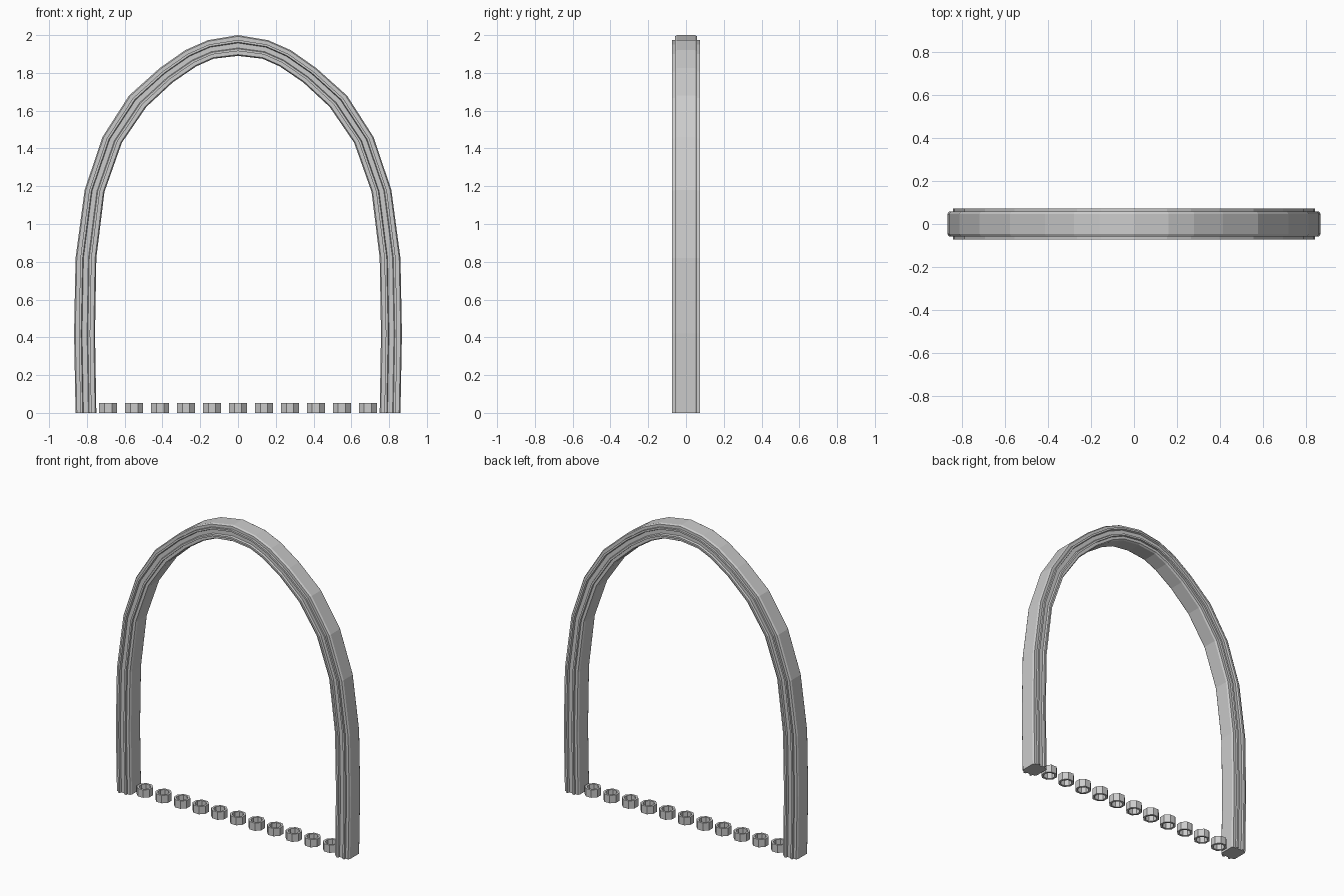
import bpy, bmesh, math

if "Cube" in bpy.data.objects:
    bpy.data.objects.remove(bpy.data.objects["Cube"])

# Half outline of the arch, foot to apex: (outer x, outer z, inner x, inner z)
HALF = [(0.86, 0, 0.75, 0), (0.868, 0.42, 0.757, 0.42), (0.86, 0.82, 0.75, 0.82),
        (0.812, 1.18, 0.707, 1.17), (0.718, 1.46, 0.615, 1.43),
        (0.577, 1.68, 0.485, 1.62), (0.415, 1.825, 0.345, 1.75),
        (0.28, 1.92, 0.22, 1.835), (0.16, 1.973, 0.13, 1.875), (0, 2.0, 0, 1.89)]
path = HALF + [(-a, b, -c, d) for a, b, c, d in reversed(HALF[:-1])]

# Moulding section: fraction from inner to outer edge, half depth
SIDE = [(0, 0.047), (0.06, 0.058), (0.23, 0.058), (0.23, 0.073), (0.34, 0.073), (0.38, 0.06),
        (0.62, 0.06), (0.66, 0.073), (0.77, 0.073), (0.77, 0.058), (0.94, 0.058), (1, 0.047)]
section = SIDE + [(t, -y) for t, y in reversed(SIDE)]


def finish(bm, name, location=(0, 0, 0)):
    bmesh.ops.recalc_face_normals(bm, faces=bm.faces)
    mesh = bpy.data.meshes.new(name)
    bm.to_mesh(mesh)
    bm.free()
    obj = bpy.data.objects.new(name, mesh)
    obj.location = location
    bpy.context.collection.objects.link(obj)
    return obj


def loft(bm, loops, closed=False):
    """Join successive closed loops of vertices with quads."""
    pairs = list(zip(loops, loops[1:] + loops[:1])) if closed else list(zip(loops, loops[1:]))
    for a, b in pairs:
        n = len(a)
        for i in range(n):
            j = (i + 1) % n
            bm.faces.new((a[i], a[j], b[j], b[i]))


# Moulded arch frame with capped feet
bm = bmesh.new()
loops = [[bm.verts.new((ix + (ox - ix) * t, y, iz + (oz - iz) * t)) for t, y in section]
         for ox, oz, ix, iz in path]
loft(bm, loops)
bm.faces.new(loops[0])
bm.faces.new(loops[-1])
finish(bm, "arch_frame")

# Row of small hollow octagonal sockets along the floor
SIDES, COUNT, SPACING = 8, 11, 0.1375
for k in range(COUNT):
    bm = bmesh.new()
    rings = []
    for r, z in [(0.051, 0), (0.051, 0.052), (0.036, 0.052), (0.036, 0)]:
        rings.append([bm.verts.new((r * math.cos((i + 0.5) * math.tau / SIDES),
                                    r * math.sin((i + 0.5) * math.tau / SIDES), z))
                      for i in range(SIDES)])
    loft(bm, rings, closed=True)
    finish(bm, f"floor_socket_{k + 1}", ((k - COUNT // 2) * SPACING, 0, 0))
